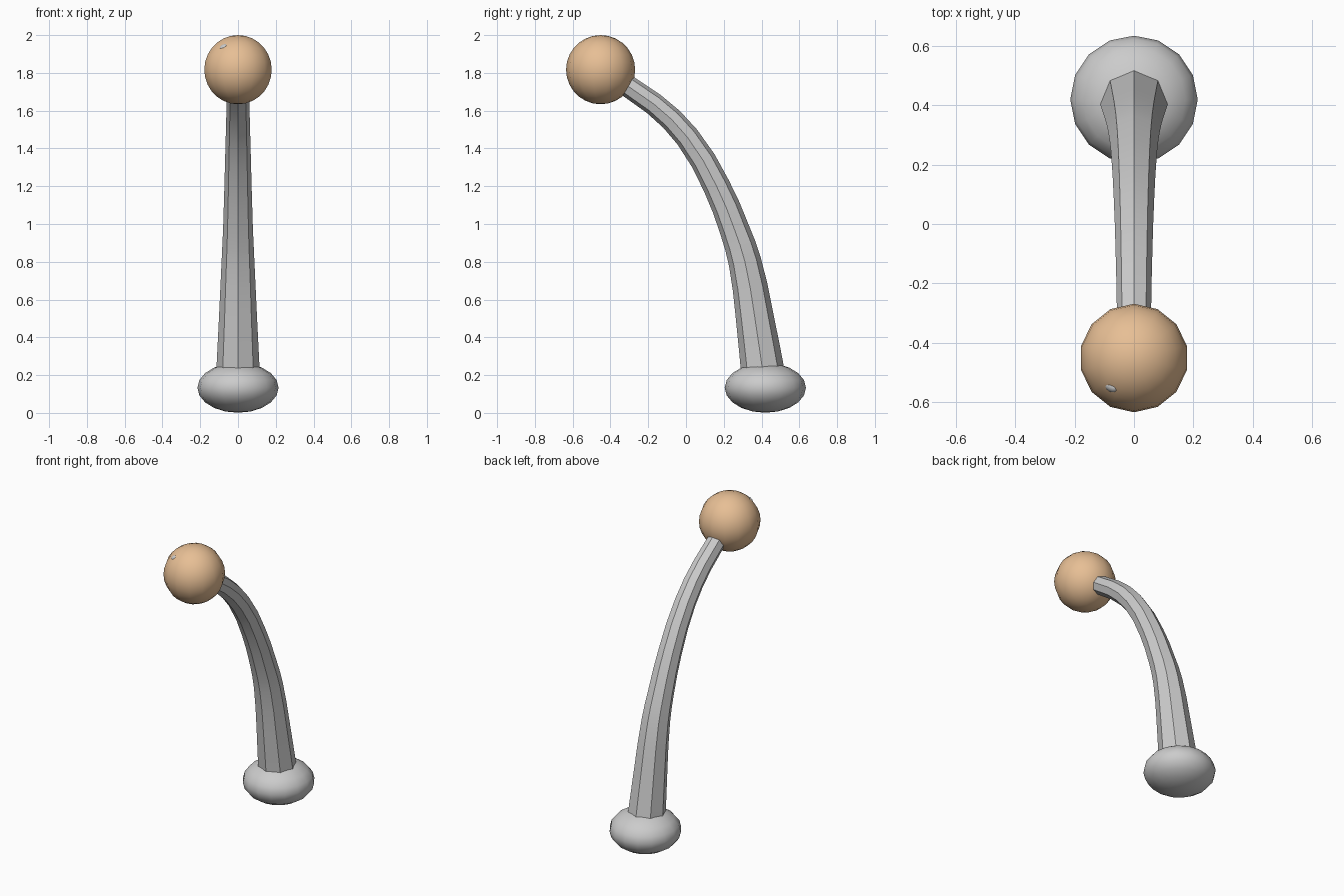
import bpy

if "Cube" in bpy.data.objects:
    bpy.data.objects.remove(bpy.data.objects["Cube"])

def ball(name, loc, scale, segs, rings):
    bpy.ops.mesh.primitive_uv_sphere_add(segments=segs, ring_count=rings, radius=1, location=loc)
    ob = bpy.context.object
    ob.name = name
    ob.scale = scale
    bpy.ops.object.transform_apply(location=False, rotation=False, scale=True)
    bpy.ops.object.shade_smooth()
    return ob

# Squashed base foot
ball("base_foot", (0, 0.42, 0.133), (0.215, 0.215, 0.132), 16, 10)

# Curved tapering stalk: (y, z, radius) along its path
path = [(0.42, 0.12, 0.12), (0.362, 0.52, 0.1), (0.312, 0.8, 0.087),
        (0.257, 0.97, 0.079), (0.162, 1.2, 0.072), (0.007, 1.46, 0.065),
        (-0.17, 1.635, 0.06), (-0.44, 1.81, 0.055)]
curve = bpy.data.curves.new("stalk", 'CURVE')
curve.dimensions = '3D'
curve.bevel_depth = 1.0
curve.bevel_resolution = 2
curve.resolution_u = 2
curve.use_fill_caps = True
spline = curve.splines.new('BEZIER')
spline.bezier_points.add(len(path) - 1)
for p, (y, z, r) in zip(spline.bezier_points, path):
    p.co = (0, y, z)
    p.radius = r
    p.handle_left_type = p.handle_right_type = 'AUTO'
stalk = bpy.data.objects.new("stalk", curve)
bpy.context.collection.objects.link(stalk)
bpy.ops.object.select_all(action='DESELECT')
stalk.select_set(True)
bpy.context.view_layer.objects.active = stalk
bpy.ops.object.convert(target='MESH')
bpy.ops.object.shade_smooth_by_angle()

# Round tan tip
tip = ball("tip_ball", (0, -0.452, 1.817), (0.183, 0.183, 0.183), 14, 14)
mat = bpy.data.materials.new("tan")
mat.diffuse_color = (0.8, 0.52, 0.3, 1)
mat.use_nodes = True
mat.node_tree.nodes["Principled BSDF"].inputs["Base Color"].default_value = mat.diffuse_color
tip.data.materials.append(mat)

# Small highlight spot barely rising from the tip
spot = ball("highlight_spot", (-0.077, -0.55, 1.937), (0.026, 0.018, 0.012), 8, 6)
spot.rotation_euler = (0.65, -0.4, -0.4)
